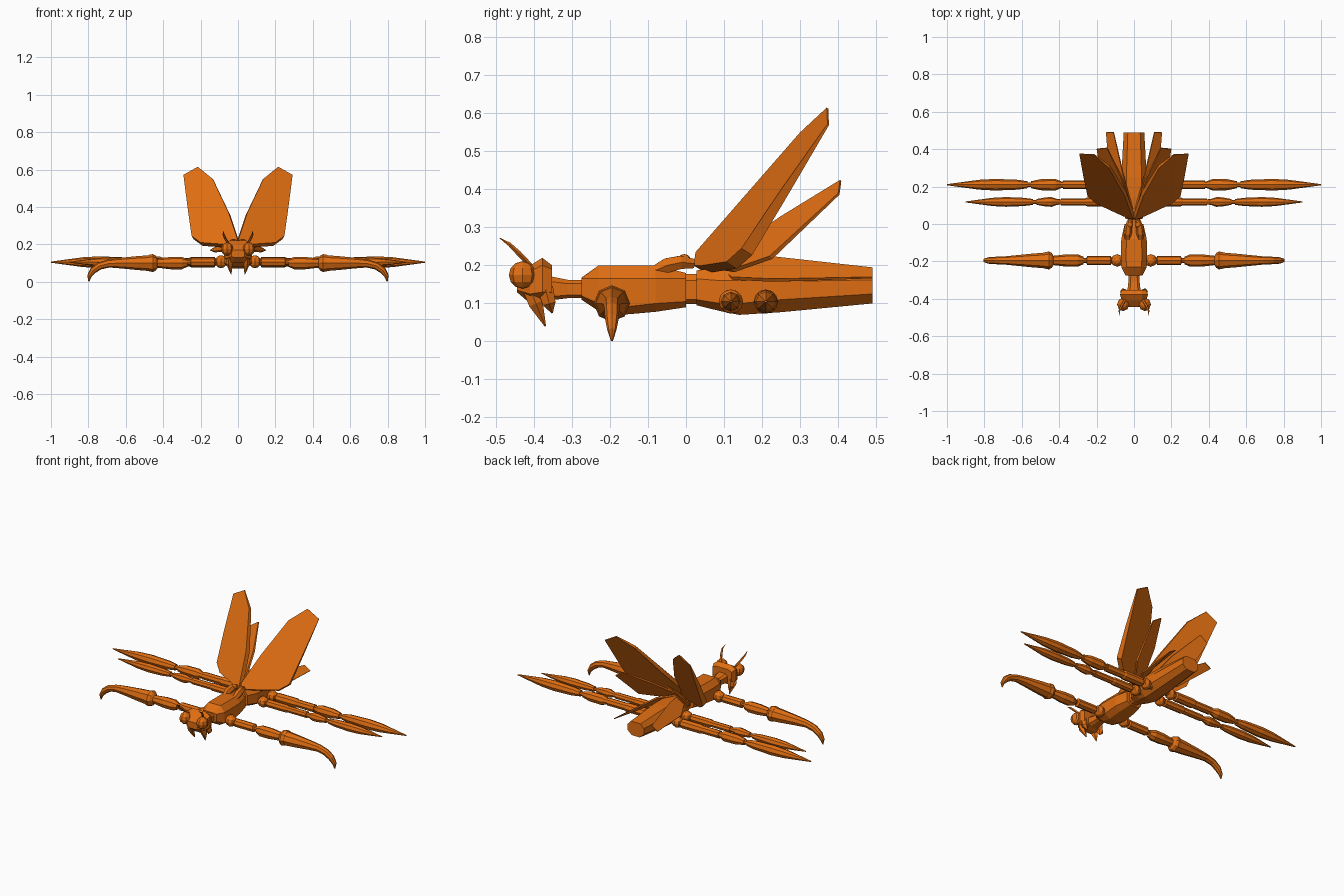
import bpy, bmesh, math
from mathutils import Vector

if "Cube" in bpy.data.objects:
    bpy.data.objects.remove(bpy.data.objects["Cube"])

orange = bpy.data.materials.new("burnt orange")
orange.diffuse_color = (0.74, 0.155, 0.006, 1)
orange.use_nodes = True
orange.node_tree.nodes["Principled BSDF"].inputs["Base Color"].default_value = orange.diffuse_color


def finish(name, bm, mirror=False):
    bmesh.ops.recalc_face_normals(bm, faces=bm.faces)
    me = bpy.data.meshes.new(name)
    bm.to_mesh(me)
    bm.free()
    me.materials.append(orange)
    ob = bpy.data.objects.new(name, me)
    bpy.context.collection.objects.link(ob)
    if mirror:
        ob.modifiers.new("mirror", 'MIRROR').use_mirror_merge = False
    return ob


def skin(bm, rings):
    """Join successive rings of points with quads and cap both ends."""
    vs = [[bm.verts.new(p) for p in r] for r in rings]
    n = len(vs[0])
    for a, b in zip(vs, vs[1:]):
        for i in range(n):
            j = (i + 1) % n
            bm.faces.new((a[i], a[j], b[j], b[i]))
    bm.faces.new(vs[0])
    bm.faces.new(vs[-1])


def tube(name, path, side, sides=8, mirror=True):
    """Tube along (x, y, z, radius) points; side is a fixed crosswise axis."""
    side = Vector(side)
    pts = [Vector(p[:3]) for p in path]
    rings = []
    for i, p in enumerate(path):
        t = (pts[min(i + 1, len(pts) - 1)] - pts[max(i - 1, 0)]).normalized()
        up = side.cross(t).normalized()
        s = t.cross(up)
        ring = []
        for k in range(sides):
            a = math.tau * k / sides
            ring.append(pts[i] + p[3] * (s * math.cos(a) + up * math.sin(a)))
        rings.append(ring)
    bm = bmesh.new()
    skin(bm, rings)
    return finish(name, bm, mirror)


def hull_body(name, stations):
    """Bevelled body; station = (y, half width, bottom, low edge, high edge, top)."""
    rings = []
    for y, w, z0, z1, z2, z3 in stations:
        half = [(w * .5, z0), (w, z1), (w, z2), (w * .6, z3)]
        rings.append([(x, y, z) for x, z in half] +
                     [(-x, y, z) for x, z in reversed(half)])
    bm = bmesh.new()
    skin(bm, rings)
    return finish(name, bm)


def wing(name, outline, depth):
    """Wing plate: outline of (point, thickness factor), thickened backwards."""
    pts = [Vector(p) for p, _ in outline]
    n = sum((pts[i].cross(pts[(i + 1) % len(pts)]) for i in range(len(pts))), Vector())
    n.normalize()
    if n.z > 0:
        n = -n
    bm = bmesh.new()
    skin(bm, [pts, [p + n * depth * k for p, (_, k) in zip(pts, outline)]])
    return finish(name, bm, True)


def ball(name, centre, r, scale=(1, 1, 1)):
    bm = bmesh.new()
    bmesh.ops.create_uvsphere(bm, u_segments=8, v_segments=6, radius=r)
    for v in bm.verts:
        v.co = Vector(centre) + Vector([a * b for a, b in zip(v.co, scale)])
    return finish(name, bm, True)


# Body
hull_body("thorax", [(-.275, .045, .11, .12, .165, .168), (-.23, .068, .08, .10, .165, .2),
                     (-.17, .07, .07, .09, .165, .2), (-.08, .068, .078, .1, .165, .2),
                     (0, .05, .09, .105, .165, .18)])
hull_body("waist", [(-.005, .032, .098, .11, .16, .178), (.035, .032, .098, .11, .16, .178)])
hull_body("abdomen", [(.028, .045, .095, .11, .165, .187), (.09, .066, .08, .1, .16, .195),
                      (.14, .07, .07, .1, .16, .2), (.25, .068, .077, .11, .158, .2),
                      (.49, .055, .1, .125, .162, .185)])
hull_body("neck", [(-.36, .036, .108, .118, .158, .172), (-.31, .03, .114, .122, .152, .162),
                   (-.27, .028, .114, .122, .152, .162)])

# Head
hull_body("head", [(-.352, .065, .11, .13, .19, .2), (-.378, .075, .1, .13, .2, .22),
                   (-.41, .065, .1, .125, .185, .2), (-.445, .035, .13, .135, .16, .17)])
ball("eye", (.058, -.43, .175), .036, (.9, 1, 1))
tube("mandible", [(.04, -.415, .15, .02), (.046, -.395, .1, .02), (.036, -.37, .04, .002)],
     (1, 0, 0), 5)
tube("cheek_fang", [(.05, -.37, .14, .022), (.056, -.36, .1, .018), (.045, -.352, .075, .002)],
     (1, 0, 0), 5)
tube("antenna", [(.05, -.41, .2, .007), (.068, -.44, .232, .007), (.078, -.465, .256, .005),
                 (.075, -.49, .272, .001)], (1, 0, 0), 5)

# Wing hinges
tube("wing_hinge", [(.034, -.08, .187, .016), (.034, -.05, .2, .022), (.03, -.015, .208, .02),
                    (.02, .02, .205, .014)], (1, 0, 0), 6)
ball("wing_joint", (.022, -.005, .212), .018)

# Wings
wing("front_wing", [((.005, .02, .2), .8), ((.005, .025, .235), .8), ((.05, .15, .37), .8),
                    ((.135, .30, .55), .5), ((.215, .37, .615), .15), ((.292, .372, .572), .15),
                    ((.27, .25, .4), .7), ((.248, .146, .245), 1), ((.2, .107, .21), 1),
                    ((.06, .042, .2), 1)], .035)
wing("rear_wing", [((.01, .06, .2), 1), ((.07, .25, .33), 1), ((.145, .405, .425), .5),
                   ((.2, .4, .39), .5), ((.17, .22, .225), 1), ((.1, .12, .19), 1)], .012)
wing("lower_wing", [((.01, .08, .2), 1), ((.05, .22, .225), 1), ((.11, .49, .195), .5),
                    ((.15, .49, .17), .5), ((.13, .23, .165), 1), ((.07, .12, .17), 1)], .01)

# Front legs with hooked claws
Y = (0, 1, 0)


def limb(name, y, z, profile):
    tube(name, [(x, y, z, r) for x, r in profile], Y)


ball("front_hip", (.09, -.195, .108), .034)
limb("front_upper_leg", -.195, .105, [(.05, .015), (.12, .015), (.125, .025), (.25, .025),
                                      (.255, .013), (.275, .013)])
limb("front_mid_leg", -.195, .1, [(.27, .02), (.3, .033), (.36, .033), (.43, .025), (.44, .04),
                                  (.455, .048), (.475, .044)])
tube("front_claw", [(.465, -.195, .1, .043), (.54, -.195, .1, .037), (.63, -.195, .1, .028),
                    (.69, -.195, .098, .022), (.74, -.195, .085, .02), (.775, -.195, .06, .018),
                    (.795, -.195, .03, .012), (.797, -.195, .002, .003)], Y)

# Middle and hind legs
for tag, y, z, r, ends in (("middle", .118, .105, .026, (.25, .29, .39, .41, .52, .54, .9)),
                           ("hind", .21, .105, .031, (.25, .37, .38, .39, .55, .57, 1.0))):
    a, b, c, d, e, f, g = ends
    ball(tag + "_hip", (.09, y, z), .032)
    limb(tag + "_upper_leg", y, z, [(.04, r * .6), (.12, r * .6), (.125, r * .9), (a, r * .9),
                                    (a + .01, r * .75), (c, r * .75)])
    limb(tag + "_mid_leg", y, z, [(c - .01, r * .5), (d, r * .6), (d + .03, r), (e - .05, r * .95),
                                  (e, r * .6)])
    limb(tag + "_knee", y, z, [(e - .01, r * .4), (f + .01, r * .4)])
    limb(tag + "_lower_leg", y, z, [(f, r * .6), (f + .05, r * .85), (f + (g - f) * .4, r),
                                    (f + (g - f) * .6, r * .85), (g, r * .1)])
